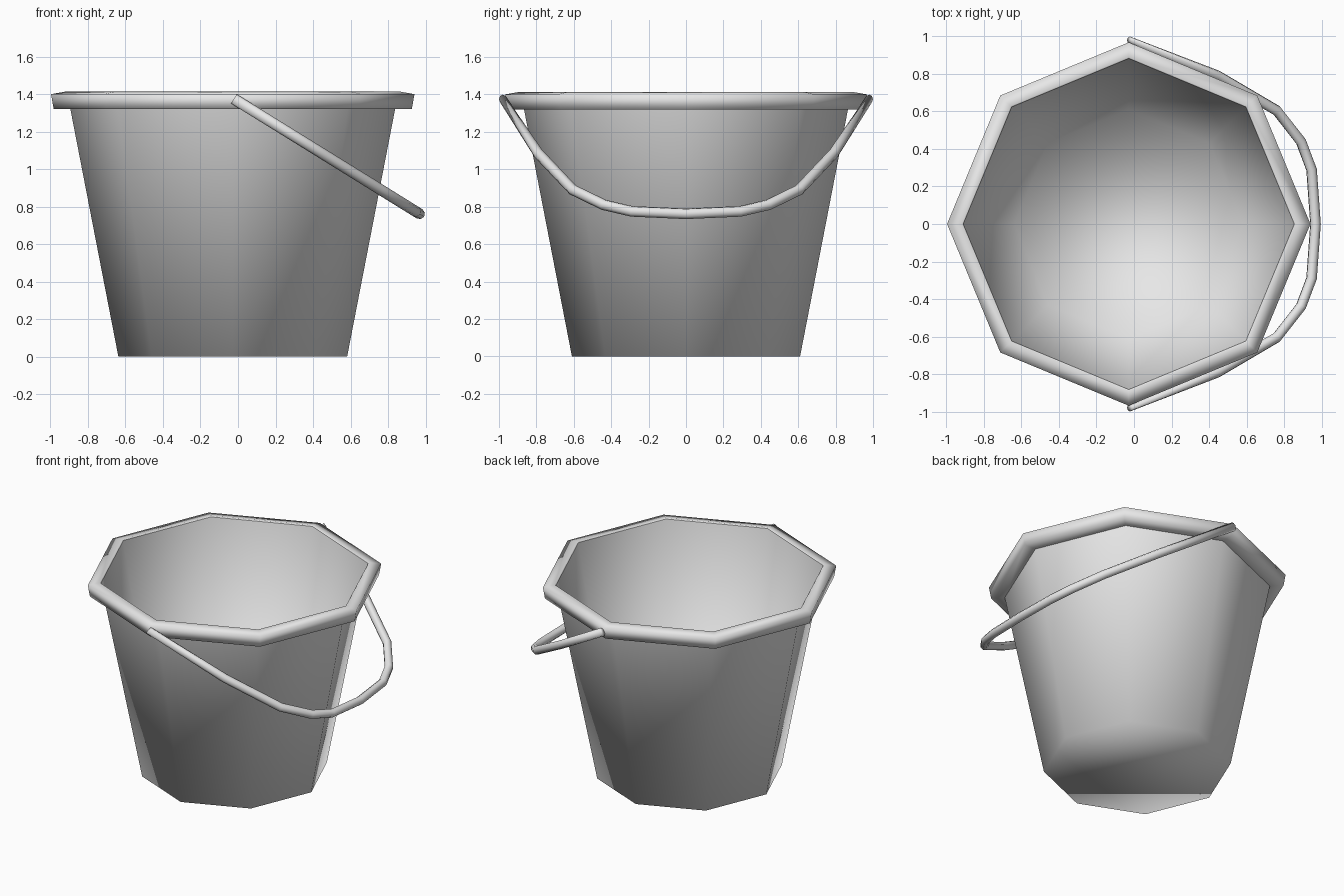
import bpy, bmesh, math
from mathutils import Vector

if "Cube" in bpy.data.objects:
    bpy.data.objects.remove(bpy.data.objects["Cube"])

grey = bpy.data.materials.new("light grey metal")
grey.diffuse_color = (0.8, 0.8, 0.8, 1)
grey.use_nodes = True
grey.node_tree.nodes["Principled BSDF"].inputs["Base Color"].default_value = grey.diffuse_color

CX = -0.028   # bucket axis in x


def octagon(r, z, n=8):
    return [(CX + r * math.cos(i * math.tau / n), r * math.sin(i * math.tau / n), z) for i in range(n)]


def skin(name, rings, cap_start=False, cap_end=False):
    """Smooth surface through equal-sized rings of points, optionally capped."""
    bm = bmesh.new()
    vs = [[bm.verts.new(p) for p in ring] for ring in rings]
    n = len(vs[0])
    for a, b in zip(vs, vs[1:]):
        for i in range(n):
            j = (i + 1) % n
            bm.faces.new((a[i], a[j], b[j], b[i]))
    if cap_start:
        bm.faces.new(vs[0][::-1])
    if cap_end:
        bm.faces.new(vs[-1])
    for f in bm.faces:
        f.smooth = True
    me = bpy.data.meshes.new(name)
    bm.to_mesh(me)
    bm.free()
    me.materials.append(grey)
    ob = bpy.data.objects.new(name, me)
    bpy.context.collection.objects.link(ob)
    return ob


# Bucket: single eight-sided sheet with a floor
skin("bucket", [octagon(0.61, 0), octagon(0.883, 1.408)], cap_start=True)

# Rim: folded band around the top
skin("rim", [octagon(r, z) for r, z in
             [(0.866, 1.32), (0.955, 1.32), (0.969, 1.40), (0.89, 1.414), (0.883, 1.408)]])

# Handle: half path (y, z) mirrored, lying in a tilted plane
half = [(0.98, 1.375), (0.79, 1.085), (0.605, 0.89), (0.44, 0.81), (0.29, 0.775)]
path = [(-y, z) for y, z in half] + [(0, 0.762)] + half[::-1]
pts = [Vector((-0.022 + (1.375 - z) * 1.615, y, z)) for y, z in path]
down = Vector((1.615, 0, -1)).normalized()
normal = Vector((1, 0, 1.615)).normalized()
rings = []
for k, p in enumerate(pts):
    if k in (0, len(pts) - 1):
        t, w = (down if k == 0 else -down), 0.02
    else:
        t, w = (pts[k + 1] - pts[k - 1]).normalized(), 0.029
    side = normal.cross(t)
    rings.append([p + side * w * math.cos(i * math.pi / 4) + normal * 0.029 * math.sin(i * math.pi / 4)
                  for i in range(8)])
skin("handle", rings, True, True)
